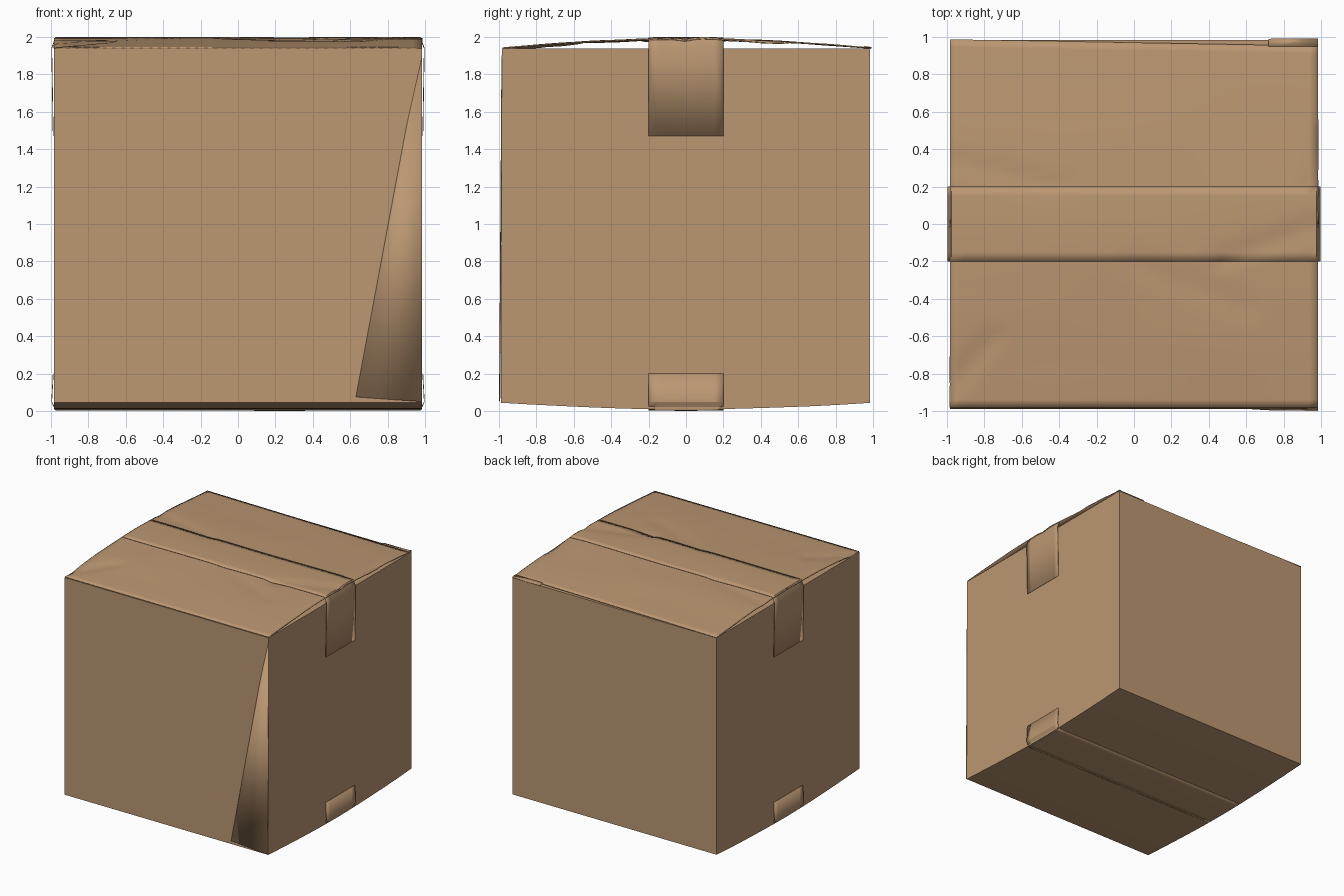
import bpy, bmesh, math, random
from mathutils import Vector
from mathutils.noise import noise

if "Cube" in bpy.data.objects:
    bpy.data.objects.remove(bpy.data.objects["Cube"])

random.seed(4)
card = bpy.data.materials.new("cardboard tan")
card.diffuse_color = (0.50, 0.31, 0.17, 1)
card.use_nodes = True
card.node_tree.nodes["Principled BSDF"].inputs["Base Color"].default_value = card.diffuse_color

# creases pressed into the lid: start, end, depth, width
CREASES = [((0.45, -0.2), (1.0, 0.0), 0.012, 0.06),
           ((-1.0, -0.9), (-0.75, -0.6), 0.012, 0.07),
           ((-1.0, 0.34), (-0.4, 0.2), 0.007, 0.08),
           ((0.0, -0.2), (0.6, -0.45), 0.006, 0.1),
           ((0.95, 0.2), (1.0, 0.5), 0.010, 0.06)]


def arch(y):
    """Bulge of the lid and base, 0 at the walls and 1 in the middle."""
    return max(0.0, 1 - abs(y) ** 1.7)


def top_z(x, y):
    z = 1.943 + 0.052 * arch(y)
    z += 0.004 * noise(Vector((x * 1.2, y * 3, 2))) * min(1, 4 * (1 - abs(y)))
    for a, b, depth, width in CREASES:
        a, d = Vector(a), Vector(b) - Vector(a)
        p = Vector((x, y)) - a
        t = min(1, max(0, p.dot(d) / d.length_squared))
        z -= depth * max(0, 1 - (p - d * t).length / width)
    return z


def base_z(x, y):
    return 0.045 - 0.037 * arch(y) + 0.002 * noise(Vector((x * 2, y * 2, 7)))


def finish(name, verts, faces, thick=0, angle=25):
    me = bpy.data.meshes.new(name)
    me.from_pydata(verts, [], faces)
    me.materials.append(card)
    ob = bpy.data.objects.new(name, me)
    bpy.context.collection.objects.link(ob)
    bm = bmesh.new()
    bm.from_mesh(me)
    bmesh.ops.recalc_face_normals(bm, faces=bm.faces)
    bm.to_mesh(me)
    bm.free()
    if thick:
        m = ob.modifiers.new("thickness", 'SOLIDIFY')
        m.thickness, m.offset = thick, 0
    bpy.ops.object.select_all(action='DESELECT')
    ob.select_set(True)
    bpy.context.view_layer.objects.active = ob
    bpy.ops.object.shade_smooth_by_angle(angle=math.radians(angle))
    return ob


def sheet(name, nu, nv, point, thick=0):
    """Grid of points given by point(u, v), u and v from 0 to 1."""
    verts = [point(i / nu, j / nv) for j in range(nv + 1) for i in range(nu + 1)]
    w = nu + 1
    faces = [(j * w + i, j * w + i + 1, (j + 1) * w + i + 1, (j + 1) * w + i)
             for j in range(nv) for i in range(nu)]
    return finish(name, verts, faces, thick)


# box body: side profile with an arched base, extruded across x
N = 24
prof = [(-0.985, 1.937)]
for i in range(N + 1):
    y = -0.99 + 1.975 * i / N
    prof.append((y, base_z(0, y)))
prof.append((0.985, 1.937))
n = len(prof)
verts = [(x, y, z) for x in (-0.985, 0.985) for y, z in prof]
faces = [tuple(range(n)), tuple(range(n, 2 * n))]
faces += [(i, (i + 1) % n, n + (i + 1) % n, n + i) for i in range(n)]
finish("box_body", verts, faces)


# two outer top flaps, meeting under the tape
def front_flap(u, v):
    x, y = -0.985 + 1.97 * u, -0.98 + 0.978 * v
    return x, y, top_z(x, y) - 0.004


def back_flap(u, v):
    x = -0.985 + 1.97 * u
    y = 0.002 + (0.985 - 0.035 * u) * v
    return x, y, top_z(x, y) - 0.004


sheet("front_top_flap", 40, 24, front_flap, 0.007)
sheet("back_top_flap", 40, 24, back_flap, 0.007)


# tape strips over the lid and under the base, folded down both sides
def tape(name, height, end, corner):
    xs = [-0.975 + 1.95 * i / 30 for i in range(31)]
    path = [(-0.988, end), (-0.996, corner)] + [(x, None) for x in xs]
    path += [(0.996, corner), (0.988, end)]

    def point(u, v):
        x, z = path[round(u * (len(path) - 1))]
        y = -0.2 + 0.4 * v
        if z is None:
            z = height(x, y)
        return x, y, z
    sheet(name, len(path) - 1, 8, point, 0.004)


tape("top_tape", lambda x, y: top_z(x, y) + 0.002, 1.47, 1.94)
tape("base_tape", lambda x, y: base_z(x, y) - 0.004, 0.2, 0.05)

# glue tab that lifts a little at the lower right of the front
finish("glue_tab", [(0.985, -0.985, 1.9), (0.90, -0.9865, 1.52),
                    (0.63, -0.993, 0.075), (0.985, -0.998, 0.05)],
       [(0, 1, 2), (0, 2, 3)], 0.003)

# loose corner of the back wall
finish("back_corner_tab", [(0.72, 0.99, 1.94), (0.985, 0.992, 1.94),
                           (0.985, 0.99, 1.945), (0.985, 0.95, 1.95),
                           (0.72, 0.95, 1.95)],
       [(0, 1, 2, 3, 4)], 0.003)
